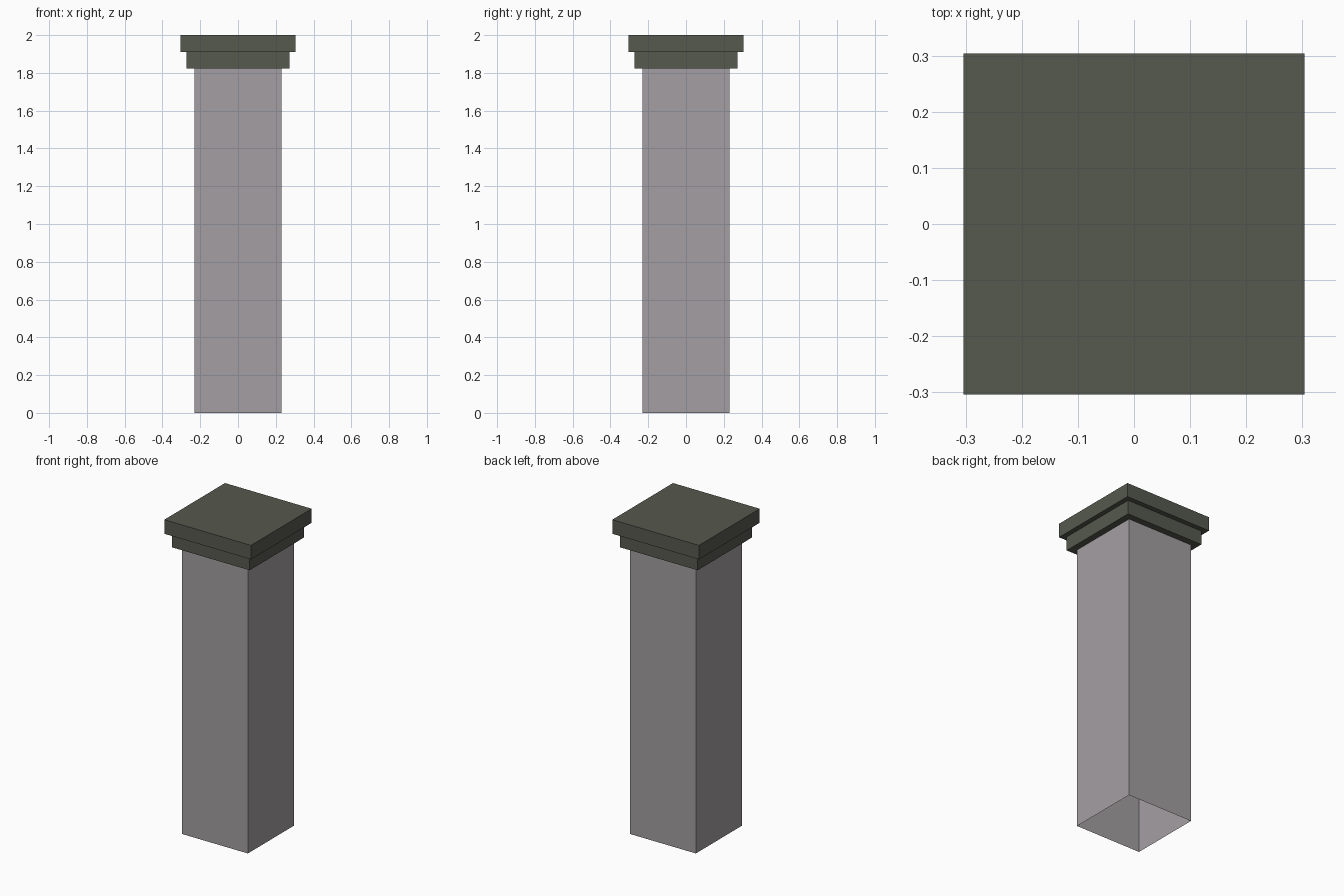
import bpy, bmesh

if "Cube" in bpy.data.objects:
    bpy.data.objects.remove(bpy.data.objects["Cube"])


def material(name, rgb):
    m = bpy.data.materials.new(name)
    m.diffuse_color = (*rgb, 1.0)
    m.use_nodes = True
    m.node_tree.nodes["Principled BSDF"].inputs["Base Color"].default_value = m.diffuse_color
    return m


stone = material("warm_grey_stone", (0.371, 0.347, 0.361))
cap_green = material("dark_olive_cap", (0.093, 0.100, 0.076))


def block(name, half, z0, z1, mat, open_ends=False):
    """Square block centred on the z axis, optionally an open tube."""
    bm = bmesh.new()
    bmesh.ops.create_cube(bm, size=1.0)
    for v in bm.verts:
        v.co.x *= 2 * half
        v.co.y *= 2 * half
        v.co.z = z0 if v.co.z < 0 else z1
    bm.normal_update()
    if open_ends:
        ends = [f for f in bm.faces if abs(f.normal.z) > 0.5]
        bmesh.ops.delete(bm, geom=ends, context='FACES_ONLY')
    mesh = bpy.data.meshes.new(name)
    bm.to_mesh(mesh)
    bm.free()
    mesh.materials.append(mat)
    obj = bpy.data.objects.new(name, mesh)
    bpy.context.collection.objects.link(obj)
    return obj


# Hollow shaft, open at the bottom
block("pillar_shaft", 0.231, 0.0, 1.822, stone, open_ends=True)

# Two-step cap
block("cap_lower_step", 0.273, 1.822, 1.911, cap_green)
block("cap_upper_step", 0.304, 1.911, 2.0, cap_green)
